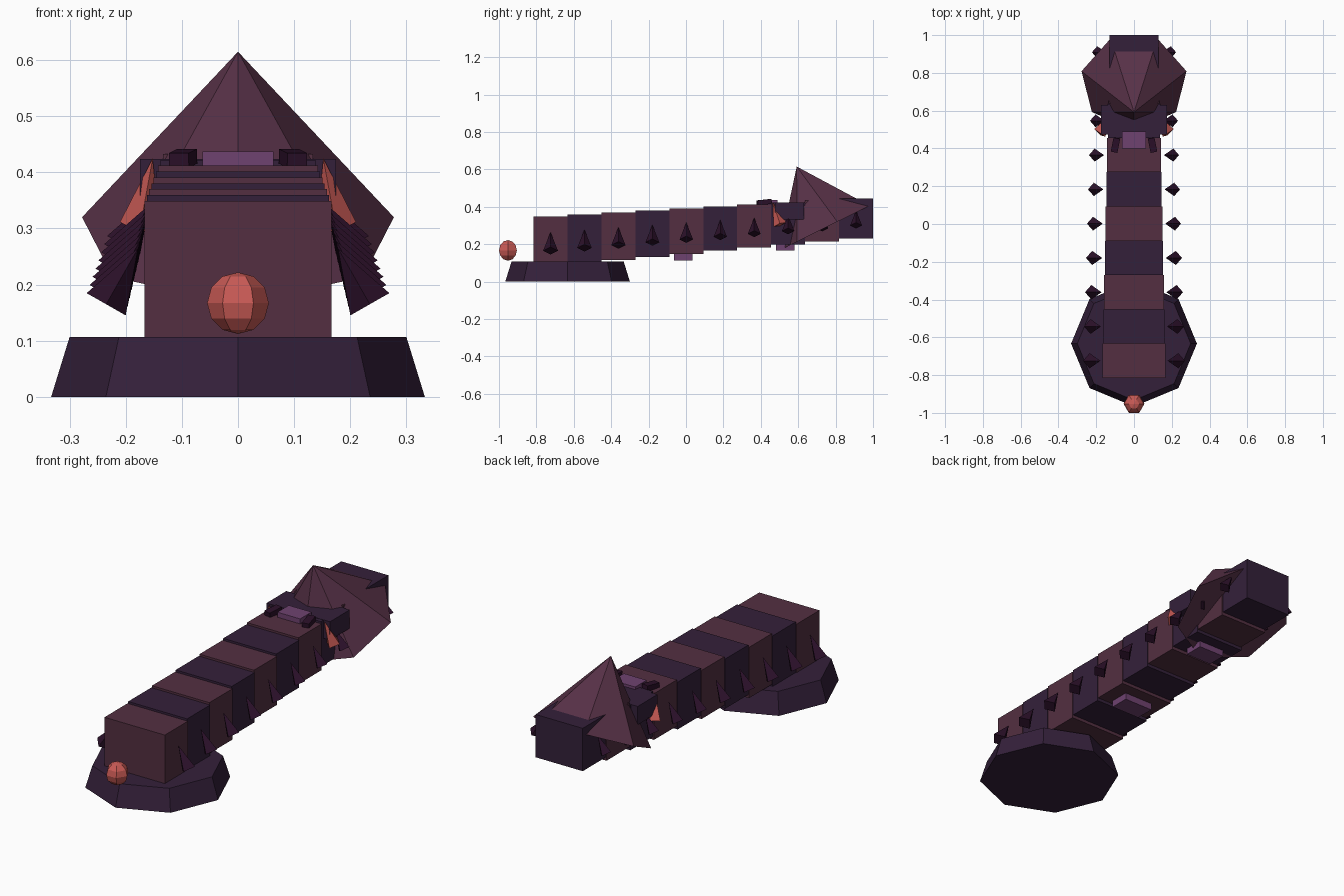
import bpy, math
from mathutils import Vector, Matrix

if "Cube" in bpy.data.objects:
    bpy.data.objects.remove(bpy.data.objects["Cube"])


def material(name, hexa):
    rgb = [int(hexa[i:i + 2], 16) / 255 for i in (0, 2, 4)]
    m = bpy.data.materials.new(name)
    m.diffuse_color = [c / 12.92 if c < .04 else ((c + .055) / 1.055) ** 2.4 for c in rgb] + [1]
    m.use_nodes = True
    m.node_tree.nodes["Principled BSDF"].inputs["Base Color"].default_value = m.diffuse_color
    return m


FLESH = material("flesh", "532f41")
DARK = material("dark_plum", "34203a")
HOOD = material("hood_plum", "573147")
SPIKE = material("spike_black", "2b1029")
PLATE = material("violet", "6f4270")
CORAL = material("coral", "c95a55")


def finish(name, mat):
    ob = bpy.context.object
    ob.name = name
    ob.data.materials.append(mat)
    return ob


def box(name, mat, centre, size, rot=(0, 0, 0)):
    bpy.ops.mesh.primitive_cube_add(size=1, location=centre, rotation=rot)
    ob = finish(name, mat)
    ob.scale = size
    return ob


def cone(name, mat, sides, radius, base, tip, spin=0.0, top=0.0):
    """Cone from base centre to tip; first vertex faces -y before tilting."""
    base, tip = Vector(base), Vector(tip)
    axis = tip - base
    bpy.ops.mesh.primitive_cone_add(vertices=sides, radius1=radius, radius2=top, depth=axis.length)
    ob = finish(name, mat)
    tilt = Vector((0, 0, 1)).rotation_difference(axis).to_matrix().to_4x4()
    ob.matrix_world = Matrix.Translation((base + tip) / 2) @ tilt @ Matrix.Rotation(spin, 4, 'Z')
    return ob


# Octagonal plinth under the rear segments
cone("plinth", DARK, 8, .333, (0, -.633, 0), (0, -.633, .107), top=.30)

# Tapering, rising body segments, each with a pair of side spikes
STEP = .1815
for i in range(10):
    t = i / 9
    y = -.815 + STEP * (i + .5)
    low, high = .084 + .0162 * i, .349 + .0105 * i
    box(f"segment_{i}", DARK if i % 2 else FLESH, (0, y, (low + high) / 2),
        (.333 - .073 * t, STEP, high - low))
    s = 1 - .2 * t
    for side in (-1, 1):
        bx, bz = .235 - .04 * t, .165 + .135 * t
        cone(f"spike_{i}_{'left' if side < 0 else 'right'}", SPIKE, 4, .04 * s,
             (side * bx, y, bz), (side * (bx - .057 * s), y, bz + .1 * s))

# Belly plates
for k, (y, z) in enumerate(((-.015, .13), (.53, .183))):
    box(f"belly_plate_{k}", PLATE, (0, y, z), (.16 - .015 * k, .098, .034))

# Tilted seven-sided hood
cone("hood", HOOD, 7, .285, (0, .752, .292), (0, .592, .615), spin=math.pi)

# Collar block, brow plate, eyes and fangs
box("collar", DARK, (0, .553, .378), (.35, .156, .092))
box("brow_plate", PLATE, (0, .445, .42), (.126, .09, .034))
for side in (-1, 1):
    tag = "left" if side < 0 else "right"
    box(f"eye_{tag}", SPIKE, (side * .098, .418, .425), (.036, .076, .026), (.1, 0, side * .2))
    cone(f"fang_{tag}", CORAL, 4, .036, (side * .175, .503, .305), (side * .152, .463, .425))

# Faceted tail bead
bpy.ops.mesh.primitive_uv_sphere_add(segments=6, ring_count=6, radius=.055,
                                     location=(0, -.952, .167), rotation=(0, 0, math.pi / 6))
bead = finish("tail_bead", CORAL)
if max(v.co.x for v in bead.data.vertices) < .054:
    bead.rotation_euler.z = math.pi / 6
else:
    bead.rotation_euler.z = 0
